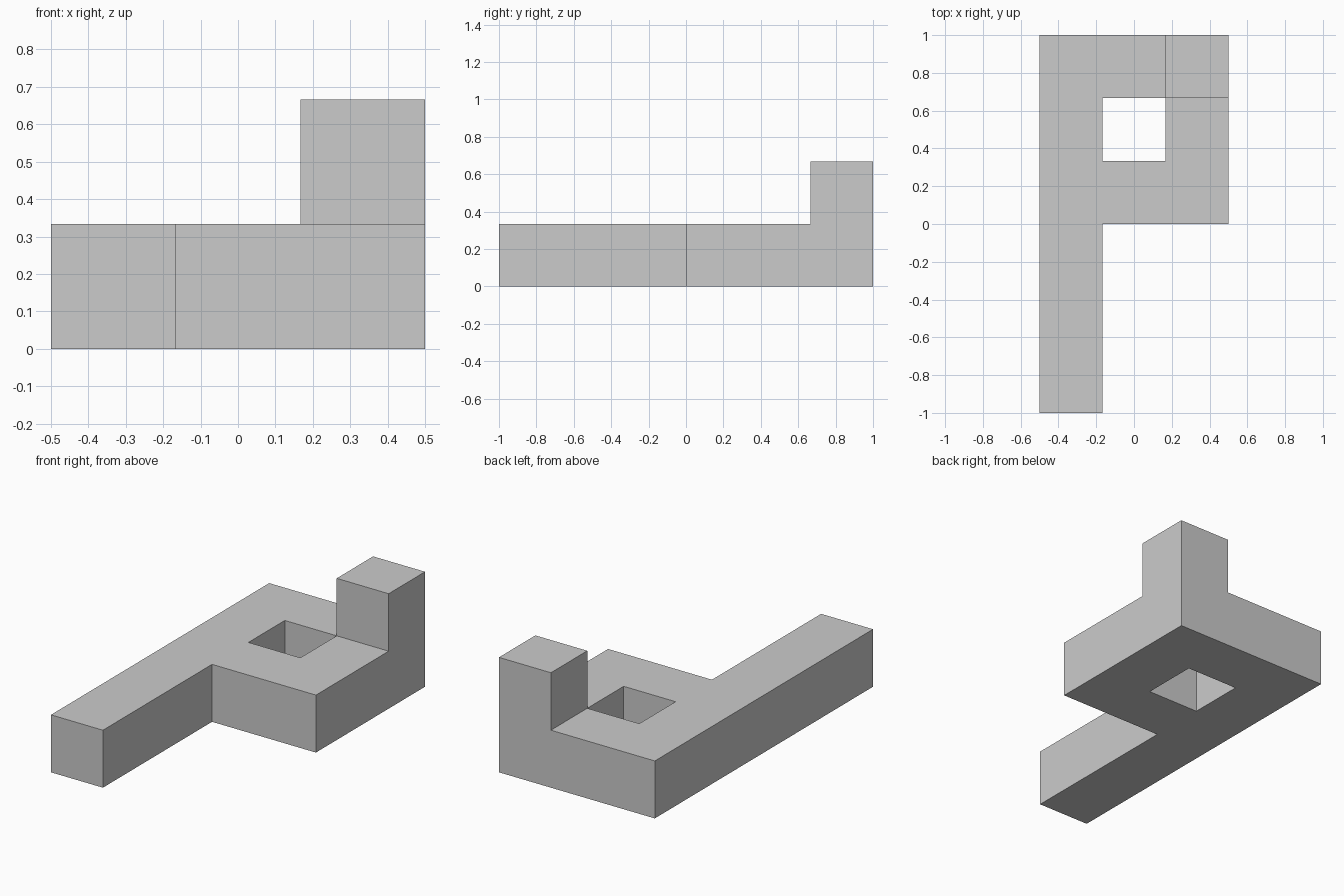
import bpy
import bmesh
import math
from mathutils import Vector

cube = bpy.data.objects.get("Cube")
if cube:
    bpy.data.objects.remove(cube, do_unlink=True)

UNIT = 1 / 3

# Plain grey material
grey = bpy.data.materials.new("light_grey")
grey.use_nodes = True
colour = (0.6, 0.6, 0.6, 1)
grey.diffuse_color = colour
grey.node_tree.nodes["Principled BSDF"].inputs["Base Color"].default_value = colour

# Unit cells: long arm, square ring and raised corner post
arm = {(0, row, 0) for row in range(6)}
ring = {(col, row, 0) for col in range(3) for row in range(3, 6)} - {(1, 4, 0)}
post = {(2, 5, 1)}
cells = arm | ring | post

# Make only the outer faces, so the block is one closed solid
bm = bmesh.new()
for cell in cells:
    for axis in range(3):
        for side in (-1, 1):
            normal = Vector((0, 0, 0))
            normal[axis] = side
            if tuple(int(a + b) for a, b in zip(cell, normal)) in cells:
                continue
            u = Vector((0, 0, 0))
            u[(axis + 1) % 3] = 0.5
            v = normal.cross(u)
            centre = Vector(cell) + normal / 2
            corners = (centre - u - v, centre + u - v, centre + u + v, centre - u + v)
            bm.faces.new([bm.verts.new(c) for c in corners])

# Weld the cells, merge flat areas and place the block on the ground
bmesh.ops.remove_doubles(bm, verts=bm.verts, dist=0.001)
bmesh.ops.dissolve_limit(bm, angle_limit=math.radians(1), verts=bm.verts, edges=bm.edges)
bmesh.ops.translate(bm, verts=bm.verts, vec=(-1, -2.5, 0.5))
bmesh.ops.scale(bm, verts=bm.verts, vec=(UNIT, UNIT, UNIT))
bmesh.ops.recalc_face_normals(bm, faces=bm.faces)

mesh = bpy.data.meshes.new("stepped_block")
bm.to_mesh(mesh)
bm.free()
mesh.materials.append(grey)
block = bpy.data.objects.new("stepped_block", mesh)
bpy.context.collection.objects.link(block)
